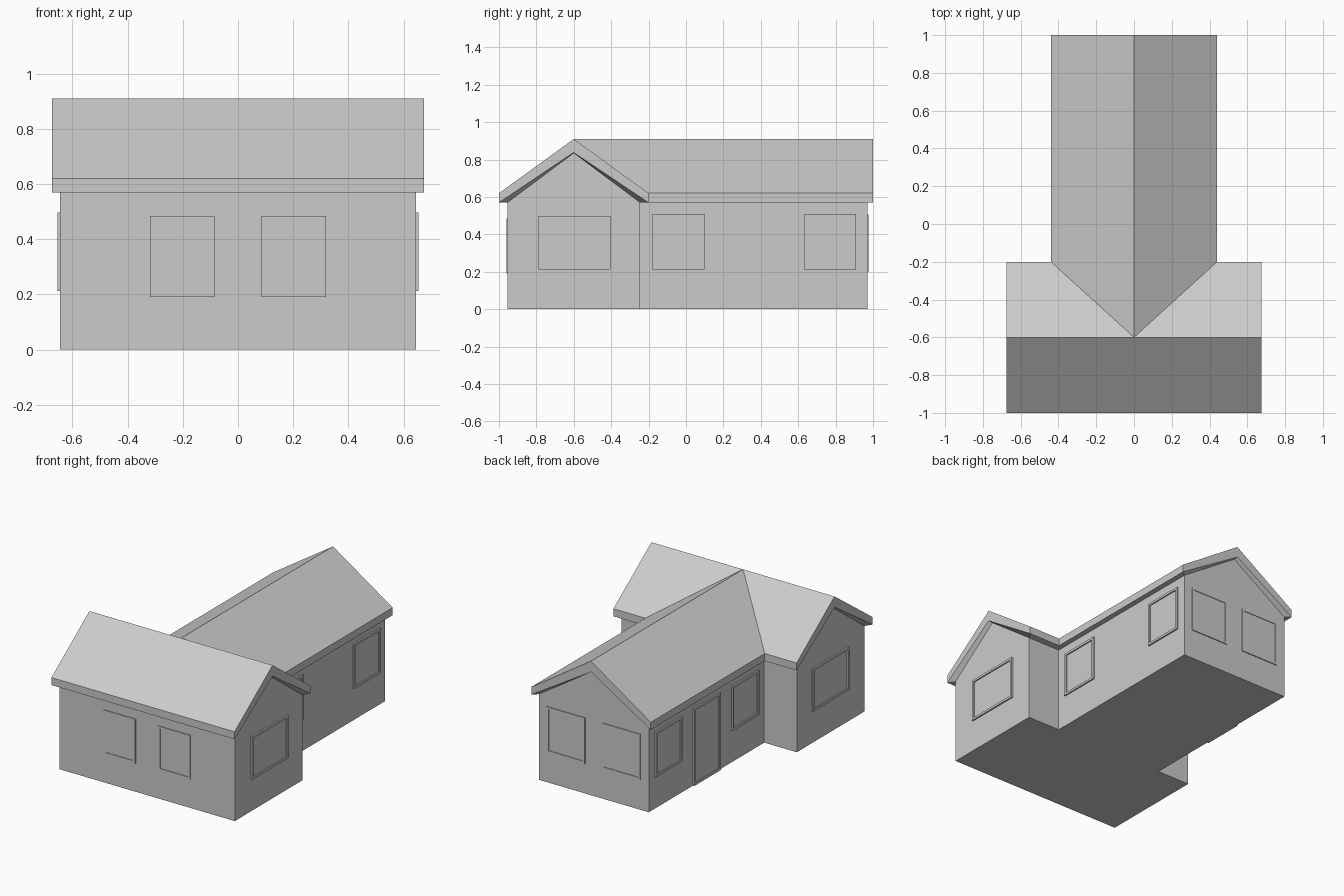
import bpy
import bmesh
from mathutils import Matrix, Vector

cube = bpy.data.objects.get("Cube")
if cube:
    bpy.data.objects.remove(cube)

gray = bpy.data.materials.new("light_gray")
gray.use_nodes = True
COLOUR = (0.6, 0.6, 0.6, 1)
gray.diffuse_color = COLOUR
gray.node_tree.nodes["Principled BSDF"].inputs["Base Color"].default_value = COLOUR

EAVE, FASCIA, UNDER, RIDGE = 0.57, 0.62, 0.838, 0.91


def finish(name, bm):
    bmesh.ops.recalc_face_normals(bm, faces=bm.faces)
    mesh = bpy.data.meshes.new(name)
    bm.to_mesh(mesh)
    bm.free()
    mesh.materials.append(gray)
    obj = bpy.data.objects.new(name, mesh)
    bpy.context.collection.objects.link(obj)
    return obj


def along_x(a, c, z):
    return (a, c - 0.6, z)


def along_y(a, c, z):
    return (c, a, z)


def loft(bm, rings):
    """Join successive rings of points with quads; return vertex rings."""
    rows = [[bm.verts.new(p) for p in ring] for ring in rings]
    for r, s in zip(rows, rows[1:]):
        for i in range(len(r)):
            j = (i + 1) % len(r)
            bm.faces.new((r[i], r[j], s[j], s[i]))
    return rows


def walls(name, put, a0, a1, half):
    section = [(-half, 0), (half, 0), (half, EAVE), (0, UNDER), (-half, EAVE)]
    bm = bmesh.new()
    rows = loft(bm, [[put(a, c, z) for c, z in section] for a in (a0, a1)])
    for row in rows:
        bm.faces.new(row)
    finish(name, bm)


def roof(name, put, ends, inner, half, wall_half):
    """Roof shell: top slopes, fascia, and soffits running back to the walls.
    Each end is (position at the ridge, position at the eaves)."""
    top = [(-half, FASCIA), (0, RIDGE), (half, FASCIA)]
    low = [(-half, EAVE), (0, UNDER), (half, EAVE)]
    soffit = [(-wall_half, EAVE), (0, UNDER - 0.003), (wall_half, EAVE)]
    bm = bmesh.new()
    strips = []
    for (ridge, eave), wall in zip(ends, inner):
        at = (eave, ridge, eave)
        strips.append([[bm.verts.new(put(a, c, z)) for a, (c, z) in zip(spots, pts)]
                       for spots, pts in ((at, top), (at, low), ((wall,) * 3, soffit))])
    (t0, l0, s0), (t1, l1, s1) = strips
    for i in (0, 1):
        bm.faces.new((t0[i], t0[i + 1], t1[i + 1], t1[i]))
        for t, l, s in strips:
            bm.faces.new((t[i], t[i + 1], l[i + 1], l[i]))
            bm.faces.new((l[i], l[i + 1], s[i + 1], s[i]))
    for i in (0, 2):
        bm.faces.new((t0[i], t1[i], l1[i], l0[i]))
        bm.faces.new((l0[i], l1[i], s1[i], s0[i]))
    finish(name, bm)


def framed_panel(name, centre, normal, width, z0, z1, depth=0.01, border=0.015):
    """Raised frame with a recessed pane, lying on a wall."""
    n = Vector(normal)
    side = Vector((0, 0, 1)).cross(n)
    origin = Vector((centre[0], centre[1], 0))

    def ring(inset, out):
        w = width / 2 - inset
        return [origin + side * u + n * out + Vector((0, 0, z)) for u, z in
                ((-w, z0 + inset), (w, z0 + inset), (w, z1 - inset), (-w, z1 - inset))]

    bm = bmesh.new()
    rows = loft(bm, [ring(0, -0.005), ring(0, depth),
                     ring(border, depth), ring(border, 0.002)])
    bm.faces.new(rows[0])
    bm.faces.new(rows[-1])
    finish(name, bm)


# Walls of the two wings
walls("front_wing_walls", along_x, -0.645, 0.645, 0.355)
walls("rear_wing_walls", along_y, -0.245, 0.97, 0.405)

# Roofs; the rear roof runs into the front one along two valleys
roof("front_wing_roof", along_x, ((-0.675, -0.675), (0.675, 0.675)),
     (-0.645, 0.645), 0.4, 0.355)
roof("rear_wing_roof", along_y, ((-0.6, -0.2), (1, 1)),
     (-0.245, 0.97), 0.44, 0.405)

# Windows and door
for s, label in ((-1, "right"), (1, "left")):
    framed_panel(f"front_window_{label}", (s * 0.202, -0.955), (0, -1, 0),
                 0.235, 0.19, 0.485, 0.006)
    framed_panel(f"back_window_{label}", (s * 0.203, 0.97), (0, 1, 0),
                 0.28, 0.2, 0.505, 0.006)
    framed_panel(f"gable_window_{label}", (s * 0.645, -0.595), (s, 0, 0),
                 0.385, 0.212, 0.498)
    for y, place in ((-0.04, "near"), (0.77, "far")):
        framed_panel(f"side_window_{place}_{label}", (s * 0.405, y), (s, 0, 0),
                     0.28, 0.212, 0.51)
framed_panel("door", (-0.405, 0.365), (-1, 0, 0), 0.28, 0.0, 0.515)
